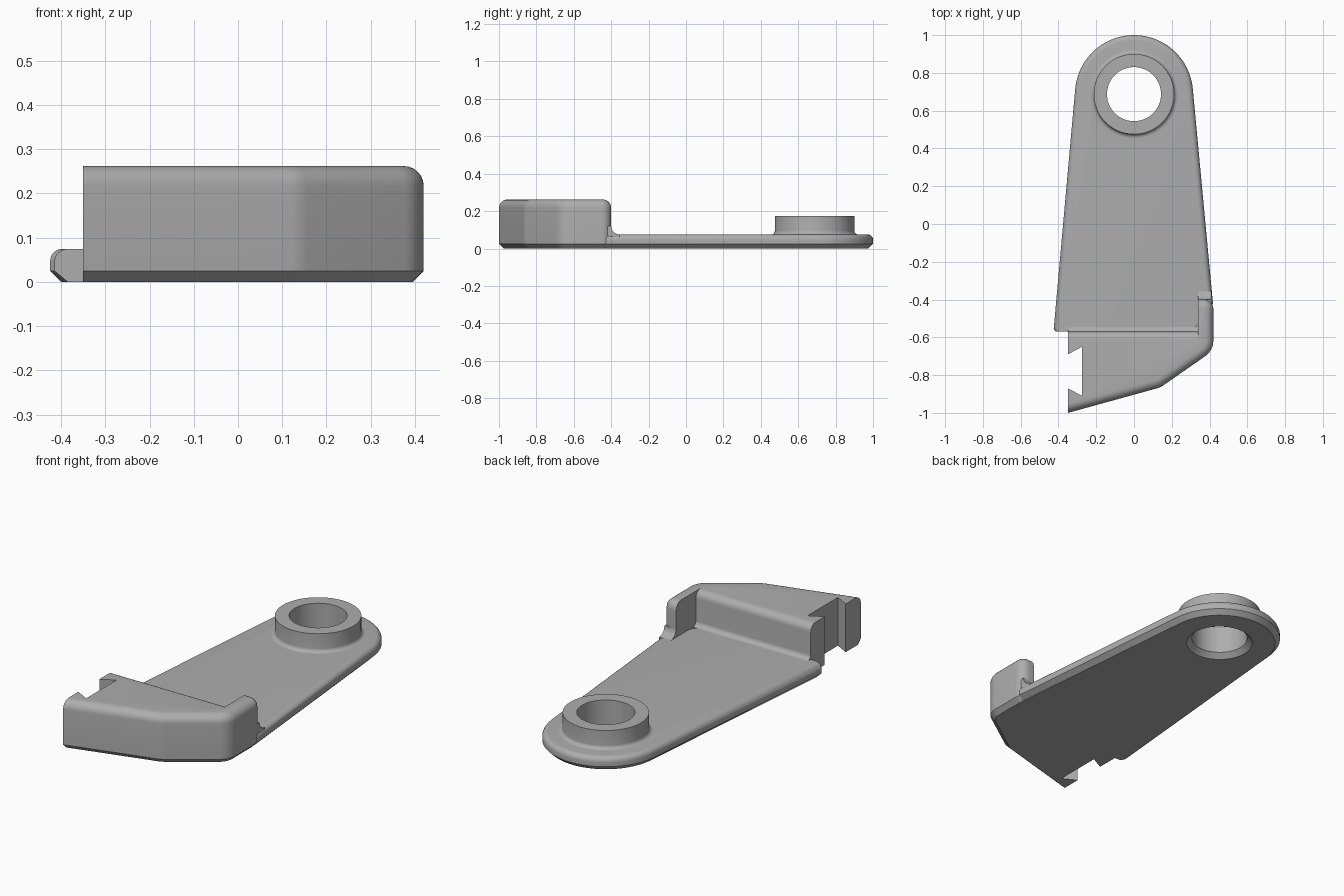
import bpy, bmesh
from math import sin, cos, pi, radians
from mathutils import Vector

cube = bpy.data.objects.get("Cube")
if cube:
    bpy.data.objects.remove(cube)

grey = bpy.data.materials.new("plain_grey")
grey.use_nodes = True
grey.diffuse_color = (0.42, 0.42, 0.42, 1)
grey.node_tree.nodes["Principled BSDF"].inputs["Base Color"].default_value = grey.diffuse_color

PIVOT_Y, END_R = 0.6875, 0.3125
PLATE_T, BLOCK_H, WALL_Y, ARM_X = 0.075, 0.262, -0.57, 0.34


def arc(cx, cy, r, a0, a1, n):
    """Points on an arc, angles in degrees."""
    angles = [radians(a0 + (a1 - a0) * i / n) for i in range(n + 1)]
    return [(cx + r * cos(a), cy + r * sin(a)) for a in angles]


def rounded(corners, n=8):
    """Outline from (x, y, radius) corners, rounding those with a radius."""
    out = []
    for i, (x, y, r) in enumerate(corners):
        p = Vector((x, y))
        if r == 0:
            out.append((x, y))
            continue
        u = (Vector(corners[i - 1][:2]) - p).normalized()
        v = (Vector(corners[(i + 1) % len(corners)][:2]) - p).normalized()
        half = u.angle(v) / 2
        centre = p + (u + v).normalized() * (r / sin(half))
        a = p + u * (r / sin(half) * cos(half)) - centre
        b = p + v * (r / sin(half) * cos(half)) - centre
        sweep = a.angle(b)
        for k in range(n + 1):
            t = sweep * k / n
            q = (a * sin(sweep - t) + b * sin(t)) / sin(sweep)
            out.append(tuple(centre + q))
    return out


def finish(name, bm):
    bmesh.ops.recalc_face_normals(bm, faces=bm.faces[:])
    mesh = bpy.data.meshes.new(name)
    bm.to_mesh(mesh)
    bm.free()
    mesh.materials.append(grey)
    obj = bpy.data.objects.new(name, mesh)
    bpy.context.collection.objects.link(obj)
    return obj


def prism(points, direction):
    """Extrude a closed loop of 3D points."""
    bm = bmesh.new()
    face = bm.faces.new([bm.verts.new(p) for p in points])
    res = bmesh.ops.extrude_face_region(bm, geom=[face], use_keep_orig=True)
    verts = [g for g in res["geom"] if isinstance(g, bmesh.types.BMVert)]
    bmesh.ops.translate(bm, verts=verts, vec=direction)
    bmesh.ops.recalc_face_normals(bm, faces=bm.faces[:])
    return bm


def edged_slab(name, outline, height, round_r, keep):
    """Slab with a rounded top rim and a chamfered bottom rim."""
    bm = prism([(x, y, 0) for x, y in outline], (0, 0, height))
    for z, size, segs in ((height, round_r, 6), (0, 0.025, 1)):
        rim = [e for e in bm.edges
               if all(abs(v.co.z - z) < 1e-5 for v in e.verts)
               and keep((e.verts[0].co + e.verts[1].co) / 2)]
        bmesh.ops.bevel(bm, geom=rim, offset=size, offset_type='OFFSET', segments=segs,
                        profile=0.5, affect='EDGES', clamp_overlap=False)
    return finish(name, bm)


def cut(obj, cutter):
    mod = obj.modifiers.new("cut", 'BOOLEAN')
    mod.operation, mod.solver, mod.object = 'DIFFERENCE', 'EXACT', cutter
    cutter.hide_render = True
    bpy.context.view_layer.objects.active = obj
    bpy.ops.object.modifier_apply(modifier=mod.name)
    bpy.data.objects.remove(cutter)


# Tapered base plate with a round end
plate_outline = arc(0, PIVOT_Y, END_R, 5, 175, 40) + [
    (-0.425, WALL_Y + 0.015), (-0.415, WALL_Y), (0.33, WALL_Y), (0.38, -0.5), (0.418, -0.42)]
plate = edged_slab("base_plate", plate_outline, PLATE_T, 0.028,
                   lambda m: m.y > WALL_Y + 0.005)
hole = prism([(x, y, -0.1) for x, y in arc(0, PIVOT_Y, 0.2, 0, 354, 59)], (0, 0, 0.4))
cut(plate, finish("hole_cutter", hole))

# Pivot collar, a turned profile with a foot fillet and a countersunk bore
profile = [(0.17, 0), (0.143, 0.027), (0.143, 0.175), (0.2125, 0.175)]
profile += arc(0.2325, PLATE_T + 0.02, 0.02, 180, 270, 5) + [(0.2325, 0.06), (0.21, 0)]
bm = bmesh.new()
ring = [bm.verts.new((r, 0, z)) for r, z in profile]
loop = [bm.edges.new((ring[i - 1], ring[i])) for i in range(len(ring))]
bmesh.ops.spin(bm, geom=ring + loop, cent=(0, 0, 0), axis=(0, 0, 1),
               angle=2 * pi, steps=64, use_merge=True)
bmesh.ops.remove_doubles(bm, verts=bm.verts[:], dist=1e-5)
bmesh.ops.translate(bm, verts=bm.verts[:], vec=(0, PIVOT_Y, 0))
collar = finish("pivot_collar", bm)

# Raised block with a dovetail slot in its flat side and an arm on the other
block_outline = rounded([
    (-0.35, -1.0, 0), (0.14, -0.865, 0.12), (0.42, -0.67, 0.1), (0.42, -0.4, 0.05),
    (-0.35, -0.4, 0), (-0.35, -0.69, 0), (-0.275, -0.65, 0),
    (-0.275, -0.91, 0), (-0.35, -0.87, 0)])
block = edged_slab("raised_block", block_outline, BLOCK_H, 0.045, lambda m: m.x > -0.27)

# Recess behind the block: rounded top edge and filleted foot
recess = [(-0.2, 0.07), (-0.2, 0.4), (WALL_Y - 0.04, 0.4)]
recess += arc(WALL_Y - 0.04, BLOCK_H - 0.04, 0.04, 90, 0, 6)
recess += arc(WALL_Y + 0.025, PLATE_T + 0.025, 0.025, 180, 270, 5)
recess += [(WALL_Y + 0.025, 0.07)]
cut(block, finish("recess_cutter",
                  prism([(-0.6, y, z) for y, z in recess], (0.6 + ARM_X, 0, 0))))

# Concave fillet where the arm meets the plate
foot = [(-0.42, 0.05), (-0.42, 0.12)] + arc(-0.355, 0.12, 0.045, 180, 270, 6) + [(-0.355, 0.05)]
fillet = finish("arm_fillet", prism([(ARM_X, y, z) for y, z in foot], (0.07, 0, 0)))

# Smooth curved faces, keep hard edges
bpy.ops.object.select_all(action='DESELECT')
for obj in (plate, collar, block, fillet):
    obj.select_set(True)
bpy.context.view_layer.objects.active = plate
bpy.ops.object.shade_smooth_by_angle(angle=radians(28))
